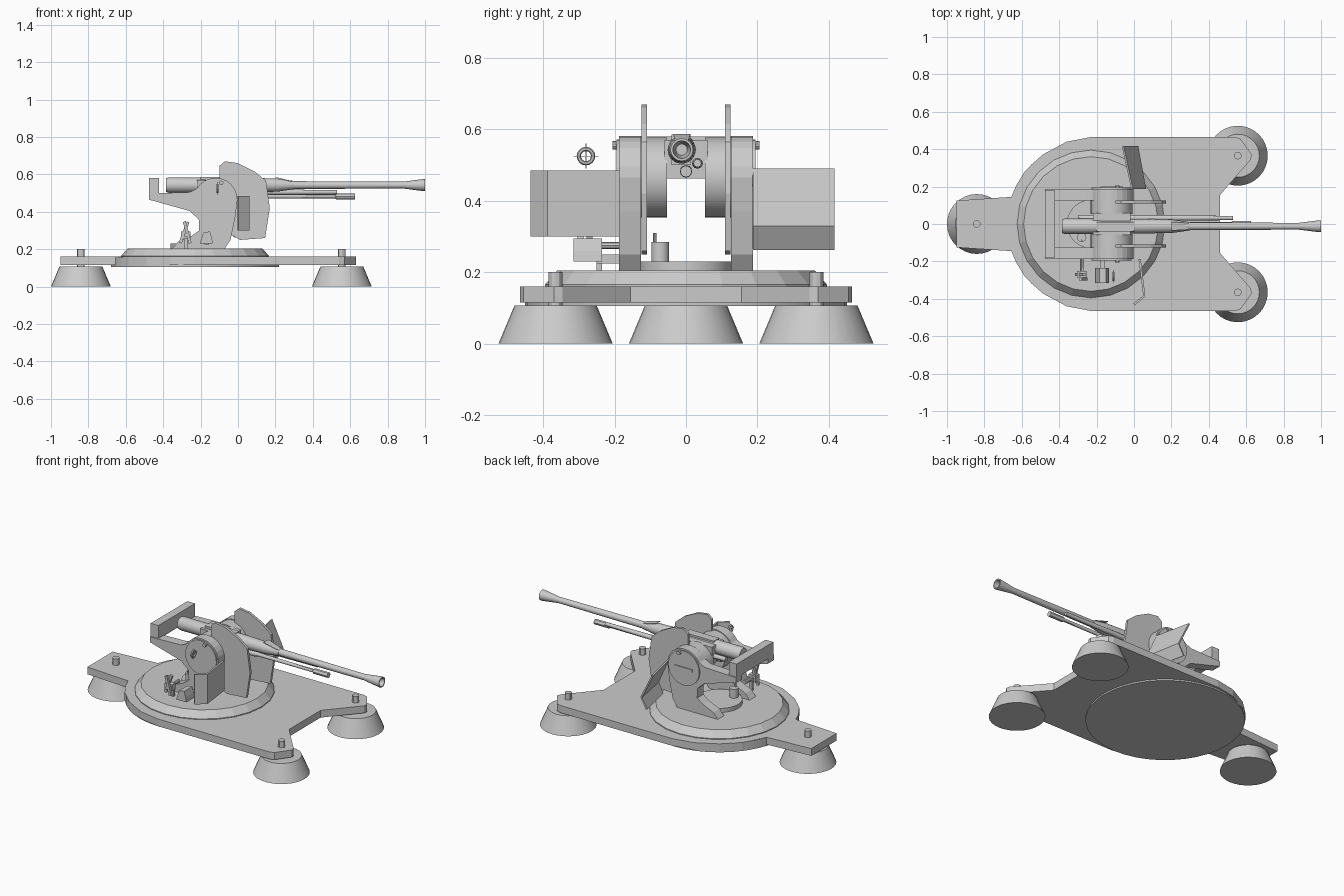
import bpy, bmesh, math
from mathutils import Vector, Matrix

if "Cube" in bpy.data.objects:
    bpy.data.objects.remove(bpy.data.objects["Cube"])


def make(name, verts, faces, smooth=False):
    me = bpy.data.meshes.new(name)
    bm = bmesh.new()
    vs = [bm.verts.new(v) for v in verts]
    for f in faces:
        bm.faces.new([vs[i] for i in f])
    bmesh.ops.recalc_face_normals(bm, faces=bm.faces)
    for f in bm.faces:
        f.smooth = False
    bm.to_mesh(me)
    bm.free()
    ob = bpy.data.objects.new(name, me)
    bpy.context.collection.objects.link(ob)
    if smooth:
        bpy.context.view_layer.objects.active = ob
        ob.select_set(True)
        bpy.ops.object.shade_smooth_by_angle(angle=math.radians(30))
        ob.select_set(False)
    return ob


def prism(name, pts, lo, hi, axis='z'):
    """Extrude a profile: (x, y) along z, or (x, z) along y."""
    n = len(pts)
    put = (lambda p, h: (p[0], p[1], h)) if axis == 'z' else (lambda p, h: (p[0], h, p[1]))
    verts = [put(p, h) for h in (lo, hi) for p in pts]
    faces = [list(range(n)), list(range(n, 2 * n))]
    faces += [(i, (i + 1) % n, n + (i + 1) % n, n + i) for i in range(n)]
    return make(name, verts, faces)


def box(name, x0, x1, y0, y1, z0, z1):
    return prism(name, [(x0, y0), (x1, y0), (x1, y1), (x0, y1)], z0, z1)


def lathe(name, origin, rings, axis='z', n=24, smooth=True):
    """Stack of (height, radius) rings along an axis, capped at both ends."""
    u, v, w = {'x': ((0, 1, 0), (0, 0, 1), (1, 0, 0)),
               'y': ((0, 0, 1), (1, 0, 0), (0, 1, 0)),
               'z': ((1, 0, 0), (0, 1, 0), (0, 0, 1))}[axis]
    u, v, w, o = Vector(u), Vector(v), Vector(w), Vector(origin)
    verts = [o + w * h + r * (u * math.cos(2 * math.pi * i / n) + v * math.sin(2 * math.pi * i / n))
             for h, r in rings for i in range(n)]
    m = len(rings)
    faces = [(k * n + i, k * n + (i + 1) % n, (k + 1) * n + (i + 1) % n, (k + 1) * n + i)
             for k in range(m - 1) for i in range(n)]
    faces += [list(range(n)), list(range((m - 1) * n, m * n))]
    return make(name, verts, faces, smooth)


def sheet(name, rows, thick=0.008):
    n = len(rows[0])
    faces = [(r * n + i, r * n + i + 1, (r + 1) * n + i + 1, (r + 1) * n + i)
             for r in range(len(rows) - 1) for i in range(n - 1)]
    ob = make(name, [p for r in rows for p in r], faces)
    mod = ob.modifiers.new("thickness", 'SOLIDIFY')
    mod.thickness = thick
    mod.offset = 0
    return ob


# Feet with levelling studs
for i, (x, y) in enumerate([(-0.84, 0), (0.555, 0.365), (0.555, -0.365)]):
    lathe(f"foot_{i}", (x, y, 0), [(0, 0.16), (0.107, 0.115)], n=32)
    lathe(f"stud_{i}", (x, y, 0), [(0.1, 0.02), (0.2, 0.02)], n=12)

# Base plate: tail, rounded back and two front legs
C = -0.23
half = [(-0.95, 0.125), (-0.655, 0.145), (-0.585, 0.28), (-0.49, 0.37), (-0.36, 0.44),
        (-0.23, 0.465), (0.54, 0.465), (0.57, 0.455), (0.63, 0.37), (0.625, 0.345), (0.46, 0.155)]
prism("base_plate", half + [(x, -y) for x, y in reversed(half)], 0.115, 0.16)
lathe("base_disc", (C, 0, 0), [(0.106, 0.45), (0.159, 0.45)], n=40)

# Turntable
lathe("turntable", (C, 0, 0), [(0.155, 0.395), (0.165, 0.395), (0.205, 0.36)], n=24, smooth=False)
lathe("pivot_disc", (C, 0, 0), [(0.2, 0.13), (0.23, 0.13)])
lathe("pedestal_post", (-0.28, -0.072, 0), [(0.225, 0.025), (0.285, 0.025)], n=16)
lathe("post_lever", (-0.28, -0.088, 0), [(0.28, 0.005), (0.31, 0.005)], n=8)

# Side brackets, trunnion drums and upright shields, both sides
T = (-0.12, 0.465)
arc = [(T[0] + 0.117 * math.cos(a), T[1] + 0.117 * math.sin(a))
       for a in [math.radians(d) for d in range(0, 151, 15)]]
bracket = [(-0.475, 0.498), (-0.475, 0.465), (-0.26, 0.405), (-0.21, 0.36), (-0.208, 0.3),
           (-0.25, 0.27), (-0.32, 0.24), (-0.35, 0.205), (-0.07, 0.205), (-0.04, 0.25),
           (-0.015, 0.37)] + arc + [(-0.26, 0.505)]
shield = [(-0.1, 0.645), (-0.07, 0.67), (0, 0.66), (0.09, 0.615), (0.15, 0.565), (0.17, 0.42),
          (0.145, 0.26), (0.01, 0.25), (-0.04, 0.28), (-0.1, 0.5)]
for side, s in (("left", 1), ("right", -1)):
    prism("bracket_" + side, bracket, 0.126 * s, 0.187 * s, 'y')
    prism("upright_shield_" + side, shield, 0.109 * s, 0.125 * s, 'y')
    lathe("drum_" + side, (T[0], 0, T[1]), [(0.053 * s, 0.112), (0.127 * s, 0.112)], 'y', 32)
    lathe("trunnion_cap_" + side, (T[0], 0, T[1]), [(0.18 * s, 0.107), (0.194 * s, 0.107)], 'y', 32)
    lathe("cap_knob_" + side, (T[0] + 0.03, 0, 0.555), [(0.18 * s, 0.012), (0.206 * s, 0.012)], 'y', 10)
box("cap_bar", -0.18, -0.06, 0.19, 0.2, 0.455, 0.472)

# Angled crew shields
sheet("crew_shield_right", [[(0.03, -0.187, z), (0.055, -0.385, z), (0.0, -0.43, z)]
                            for z in (0.3, 0.485)], 0.012)
sheet("crew_shield_left", [[(-0.01, 0.187, 0.488), (-0.06, 0.415, 0.488)],
                           [(0.06, 0.187, 0.33), (0.018, 0.415, 0.33)],
                           [(0.03, 0.187, 0.265), (-0.02, 0.415, 0.265)]], 0.01)

# Rear counterweight frame and gun cradle
box("rear_frame", -0.475, -0.422, -0.18, 0.18, 0.495, 0.58)
box("cradle", -0.22, -0.02, -0.06, 0.06, 0.462, 0.57)
box("receiver_block", -0.2, 0.0, -0.04, 0.012, 0.5, 0.585)

# Gun: receiver, tapered barrel and flared hollow muzzle
G = (0, -0.012, 0.543)
lathe("receiver", G, [(-0.385, 0.037), (-0.37, 0.041), (0.05, 0.039), (0.21, 0.035), (0.3, 0.022)], 'x')
lathe("barrel", G, [(0.28, 0.021), (0.88, 0.018), (0.99, 0.032), (1.0, 0.032), (1.0, 0.025),
                    (0.93, 0.016)], 'x', 16)
lathe("recoil_tube", (0, 0.0, 0.482), [(-0.25, 0.018), (0.12, 0.017), (0.14, 0.011), (0.52, 0.01),
                                       (0.525, 0.016), (0.625, 0.016)], 'x', 12)
lathe("side_tube", (0, 0.032, 0.505), [(-0.3, 0.015), (0.2, 0.015), (0.53, 0.011)], 'x', 12)
sheet("barrel_plate", [[(0.2, -0.035, 0.585), (0.29, -0.03, 0.562)],
                       [(0.2, 0.012, 0.585), (0.29, 0.005, 0.562)]], 0.003)

# Gunner's box seat and handwheel gear on the right
prism("gunner_seat", [(-0.205, 0.23), (-0.135, 0.23), (-0.14, 0.26), (-0.15, 0.295), (-0.185, 0.29)],
      -0.315, -0.235, 'y')
box("seat_arm", -0.18, -0.155, -0.25, -0.18, 0.225, 0.25)
lathe("handwheel_axle", (-0.28, 0, 0.275), [(-0.3, 0.01), (-0.18, 0.01)], 'y', 8)
box("handwheel_gearbox", -0.305, -0.255, -0.285, -0.25, 0.255, 0.295)
for i, a in enumerate((20, -15)):
    b = box(f"hand_lever_{i}", -0.008, 0.008, -0.008, 0.008, -0.055, 0.065)
    b.matrix_world = Matrix.Translation((-0.29 + 0.02 * i, -0.27 - 0.025 * i, 0.285)) @ \
        Matrix.Rotation(math.radians(a), 4, 'Y')
box("gear_support", -0.29, -0.27, -0.25, -0.235, 0.2, 0.28)

# Ring sight with cross wires
bpy.ops.mesh.primitive_torus_add(location=(-0.11, -0.28, 0.525), rotation=(0, math.pi / 2, 0),
                                 major_radius=0.02, minor_radius=0.006, major_segments=16, minor_segments=6)
bpy.context.object.name = "ring_sight"
box("sight_wire_vertical", -0.111, -0.109, -0.281, -0.279, 0.49, 0.56)
box("sight_wire_level", -0.111, -0.109, -0.315, -0.245, 0.524, 0.526)
